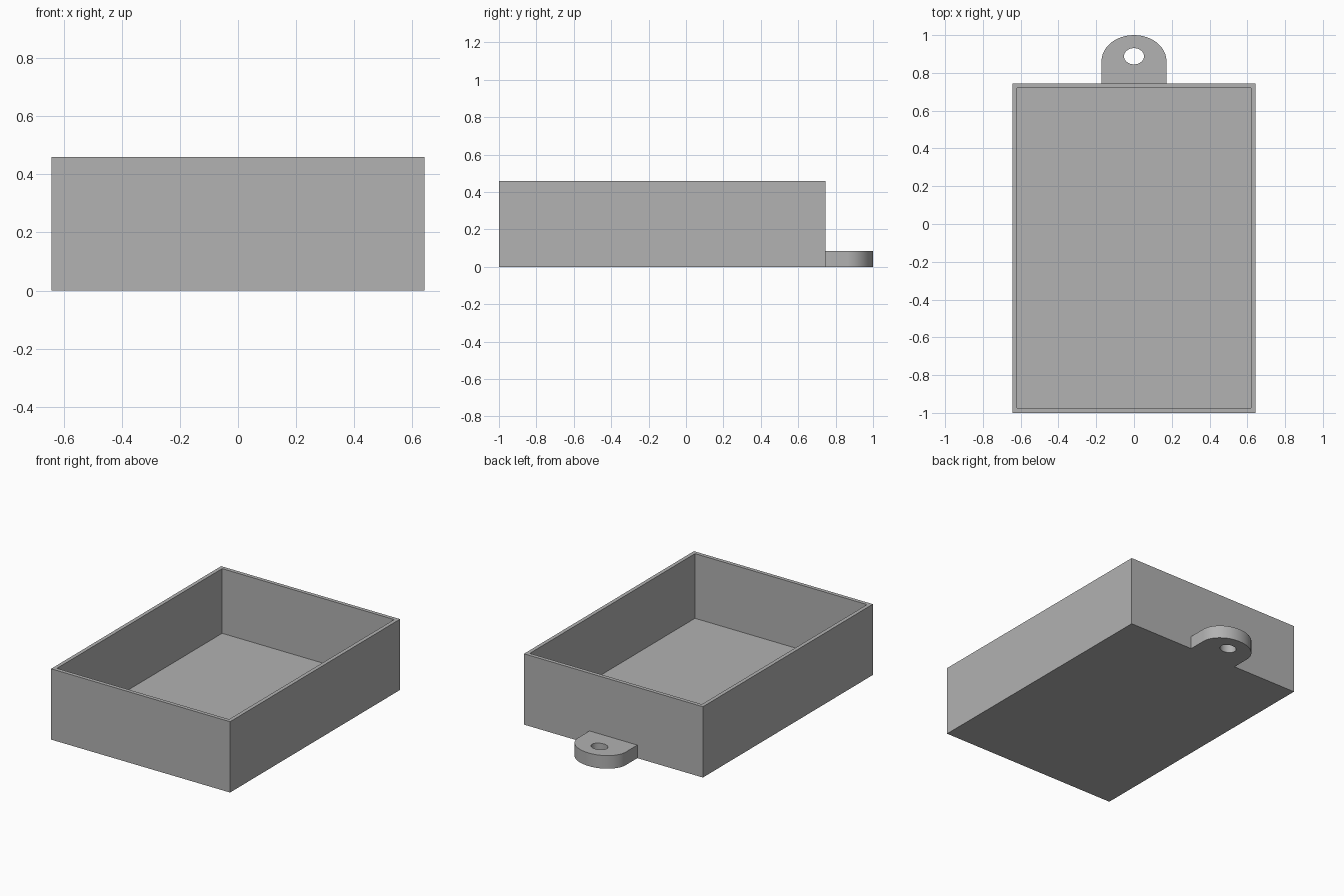
import bpy
import bmesh
from math import pi, cos, sin

cube = bpy.data.objects.get("Cube")
if cube:
    bpy.data.objects.remove(cube, do_unlink=True)

# Single grey finish
grey = bpy.data.materials.new("plain grey")
grey.use_nodes = True
colour = (0.445, 0.445, 0.445, 1)
grey.diffuse_color = colour
grey.node_tree.nodes["Principled BSDF"].inputs["Base Color"].default_value = colour

HALF_X, FRONT, BACK, HEIGHT = 0.643, -1.0, 0.745, 0.46
WALL, FLOOR = 0.035, 0.04


def finish(bm, name):
    bmesh.ops.recalc_face_normals(bm, faces=bm.faces)
    mesh = bpy.data.meshes.new(name)
    bm.to_mesh(mesh)
    bm.free()
    mesh.materials.append(grey)
    obj = bpy.data.objects.new(name, mesh)
    bpy.context.collection.objects.link(obj)
    return obj


def loop(bm, points):
    verts = [bm.verts.new((x, y, 0)) for x, y in points]
    return [bm.edges.new((v, verts[i - 1])) for i, v in enumerate(verts)]


def arc(cy, rx, ry, start, end, steps):
    angles = [start + (end - start) * i / steps for i in range(steps + 1)]
    return [(rx * cos(a), cy + ry * sin(a)) for a in angles]


# Open tray: solid block, rim inset, cavity pushed down to the floor
bm = bmesh.new()
bmesh.ops.create_cube(bm, size=1)
for v in bm.verts:
    v.co = (v.co.x * 2 * HALF_X,
            BACK if v.co.y > 0 else FRONT,
            HEIGHT if v.co.z > 0 else 0)
bm.normal_update()
top = max(bm.faces, key=lambda f: f.calc_center_median().z)
bmesh.ops.inset_region(bm, faces=[top], thickness=WALL)
cavity = bmesh.ops.extrude_discrete_faces(bm, faces=[top])["faces"][0]
for v in cavity.verts:
    v.co.z = FLOOR
finish(bm, "tray")

# Rounded hanging tab with an oval hole
bm = bmesh.new()
outline = [(0.172, BACK)] + arc(0.862, 0.172, 0.138, 0, pi, 24) + [(-0.172, BACK)]
hole = arc(0.888, 0.053, 0.043, 0, 2 * pi, 32)[:-1]
edges = loop(bm, outline) + loop(bm, hole)
bmesh.ops.triangle_fill(bm, edges=edges, use_beauty=True)
extruded = bmesh.ops.extrude_face_region(bm, geom=bm.faces[:], use_keep_orig=True)["geom"]
for v in extruded:
    if isinstance(v, bmesh.types.BMVert):
        v.co.z = 0.085
tab = finish(bm, "hanging_tab")
bpy.ops.object.select_all(action="DESELECT")
tab.select_set(True)
bpy.context.view_layer.objects.active = tab
bpy.ops.object.shade_smooth_by_angle(angle=pi / 6)
